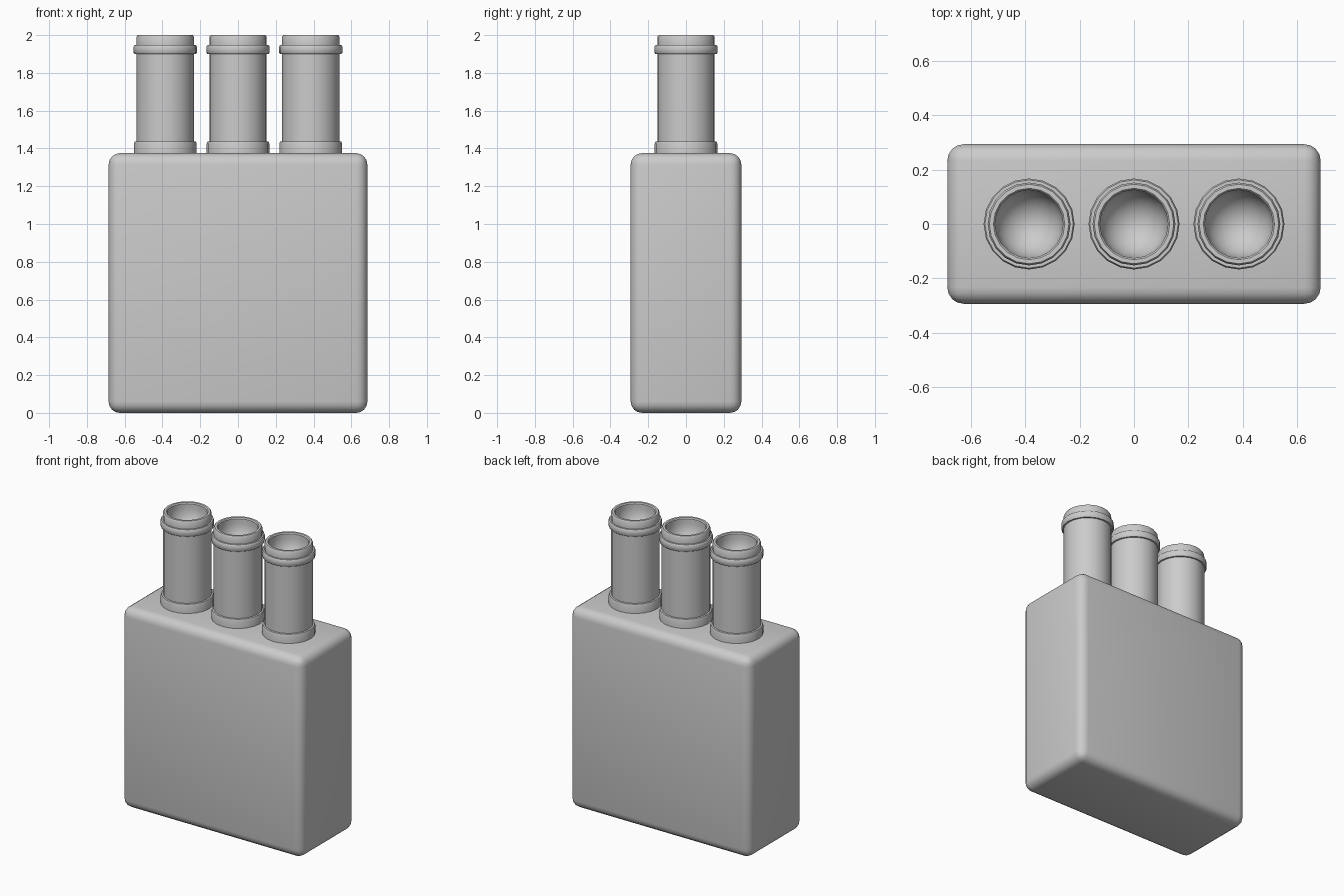
import bpy, bmesh, math

if "Cube" in bpy.data.objects:
    bpy.data.objects.remove(bpy.data.objects["Cube"])

SIDES = 20


def finish(name, bm, angle):
    mesh = bpy.data.meshes.new(name)
    bmesh.ops.recalc_face_normals(bm, faces=bm.faces)
    bm.to_mesh(mesh)
    bm.free()
    obj = bpy.data.objects.new(name, mesh)
    bpy.context.collection.objects.link(obj)
    bpy.ops.object.select_all(action='DESELECT')
    obj.select_set(True)
    bpy.context.view_layer.objects.active = obj
    bpy.ops.object.shade_smooth_by_angle(angle=math.radians(angle))
    return obj


def lathe(name, profile, x):
    # Spin an (r, z) profile around a vertical axis at x
    bm = bmesh.new()
    verts = [bm.verts.new((r, 0, z)) for r, z in profile]
    edges = [bm.edges.new(pair) for pair in zip(verts, verts[1:])]
    bmesh.ops.spin(bm, geom=verts + edges, cent=(0, 0, 0), axis=(0, 0, 1),
                   angle=math.tau, steps=SIDES, use_merge=True)
    bmesh.ops.remove_doubles(bm, verts=bm.verts, dist=0.0005)
    obj = finish(name, bm, 40)
    obj.location.x = x
    return obj


# Rounded rectangular body
W, D, H, R = 1.37, 0.586, 1.375, 0.06
bm = bmesh.new()
bmesh.ops.create_cube(bm, size=1)
for v in bm.verts:
    v.co = (v.co.x * W, v.co.y * D, (v.co.z + 0.5) * H)
bmesh.ops.bevel(bm, geom=bm.edges[:], offset=R, segments=4, profile=0.5,
                affect='EDGES')
finish("body", bm, 40)

# Tube profile: base collar, shaft, raised ring, lip, then the hollow
outer = [(0.0, 1.36), (0.166, 1.36), (0.166, 1.425), (0.162, 1.436), (0.152, 1.438),
         (0.152, 1.90), (0.162, 1.90), (0.167, 1.906), (0.167, 1.94),
         (0.162, 1.947), (0.152, 1.947), (0.152, 1.99), (0.146, 2.0),
         (0.131, 2.0), (0.125, 1.993)]
bowl = [(0.125 * math.cos(a), 1.96 - 0.13 * math.sin(a))
        for a in (math.radians(15 * i) for i in range(6))] + [(0.0, 1.83)]

# Row of three tubes
for side, x in (("left", -0.385), ("middle", 0), ("right", 0.385)):
    lathe(f"{side}_tube", outer + bowl, x)
